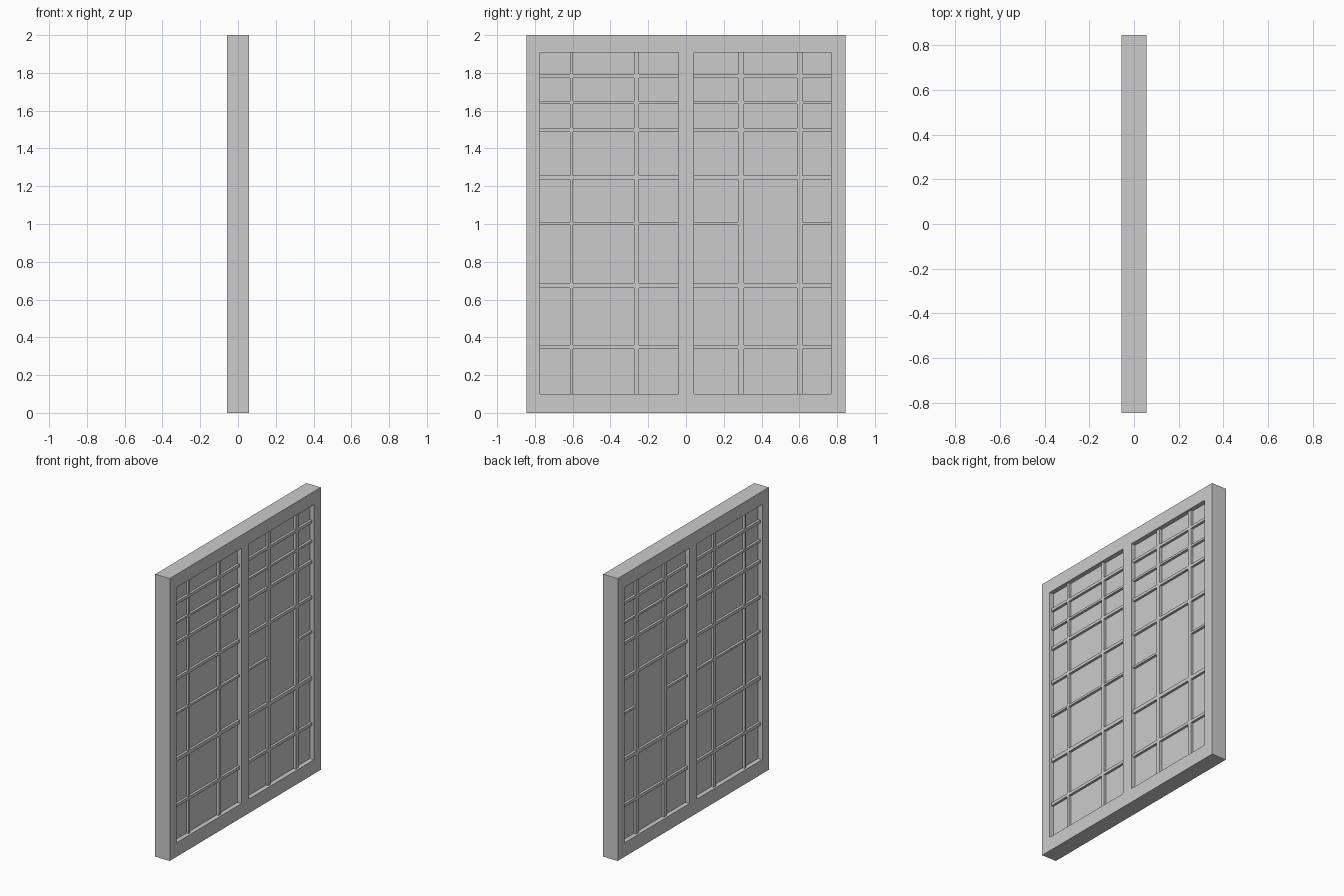
import bpy, bmesh

if "Cube" in bpy.data.objects:
    bpy.data.objects.remove(bpy.data.objects["Cube"])

H, W = 2.0, 0.845          # height, half width
FRAME_T, BAR_T, PANEL_T = 0.114, 0.084, 0.05
Z0, Z1 = 0.10, 1.907       # opening bottom and top
LEAVES = {"left": (-0.772, -0.042), "right": (0.042, 0.768)}
UPRIGHTS = {"left": [(-0.614, -0.598), (-0.275, -0.249)],
            "right": [(0.276, 0.306), (0.588, 0.618)]}
RAILS = [(0.339, 0.360), (0.661, 0.687), (0.995, 1.010), (1.236, 1.257),
         (1.488, 1.508), (1.636, 1.651), (1.773, 1.793)]


def plate(name, ys, zs, solid, thickness):
    """Flat plate in the YZ plane; solid(i, j) says which grid cells are filled."""
    bm = bmesh.new()
    grid = [[bm.verts.new((-thickness / 2, y, z)) for z in zs] for y in ys]
    for i in range(len(ys) - 1):
        for j in range(len(zs) - 1):
            if solid(i, j):
                bm.faces.new((grid[i][j], grid[i][j + 1],
                              grid[i + 1][j + 1], grid[i + 1][j]))
    bmesh.ops.delete(bm, geom=[v for v in bm.verts if not v.link_faces], context='VERTS')
    ext = bmesh.ops.extrude_face_region(bm, geom=bm.faces[:], use_keep_orig=True)
    moved = [g for g in ext["geom"] if isinstance(g, bmesh.types.BMVert)]
    bmesh.ops.translate(bm, verts=moved, vec=(thickness, 0, 0))
    bmesh.ops.recalc_face_normals(bm, faces=bm.faces[:])
    me = bpy.data.meshes.new(name)
    bm.to_mesh(me)
    bm.free()
    ob = bpy.data.objects.new(name, me)
    bpy.context.collection.objects.link(ob)
    return ob


# outer frame with two tall openings
(l0, l1), (r0, r1) = LEAVES["left"], LEAVES["right"]
plate("window_frame", [-W, l0, l1, r0, r1, W], [0, Z0, Z1, H],
      lambda i, j: i % 2 == 0 or j != 1, FRAME_T)

for side, (a, b) in LEAVES.items():
    # lattice bars: odd intervals are bars, even intervals are panes
    ys = [a] + [v for u in UPRIGHTS[side] for v in u] + [b]
    zs = [Z0] + [v for r in RAILS for v in r] + [Z1]
    # the right leaf has one merged tall pane (middle column, third rail absent)
    gap = (2, 5) if side == "right" else None
    plate(side + "_lattice", ys, zs,
          lambda i, j: (i % 2 == 1 or j % 2 == 1) and (i, j) != gap, BAR_T)
    # recessed backing panel
    plate(side + "_panel", [a, b], [Z0, Z1], lambda i, j: True, PANEL_T)
